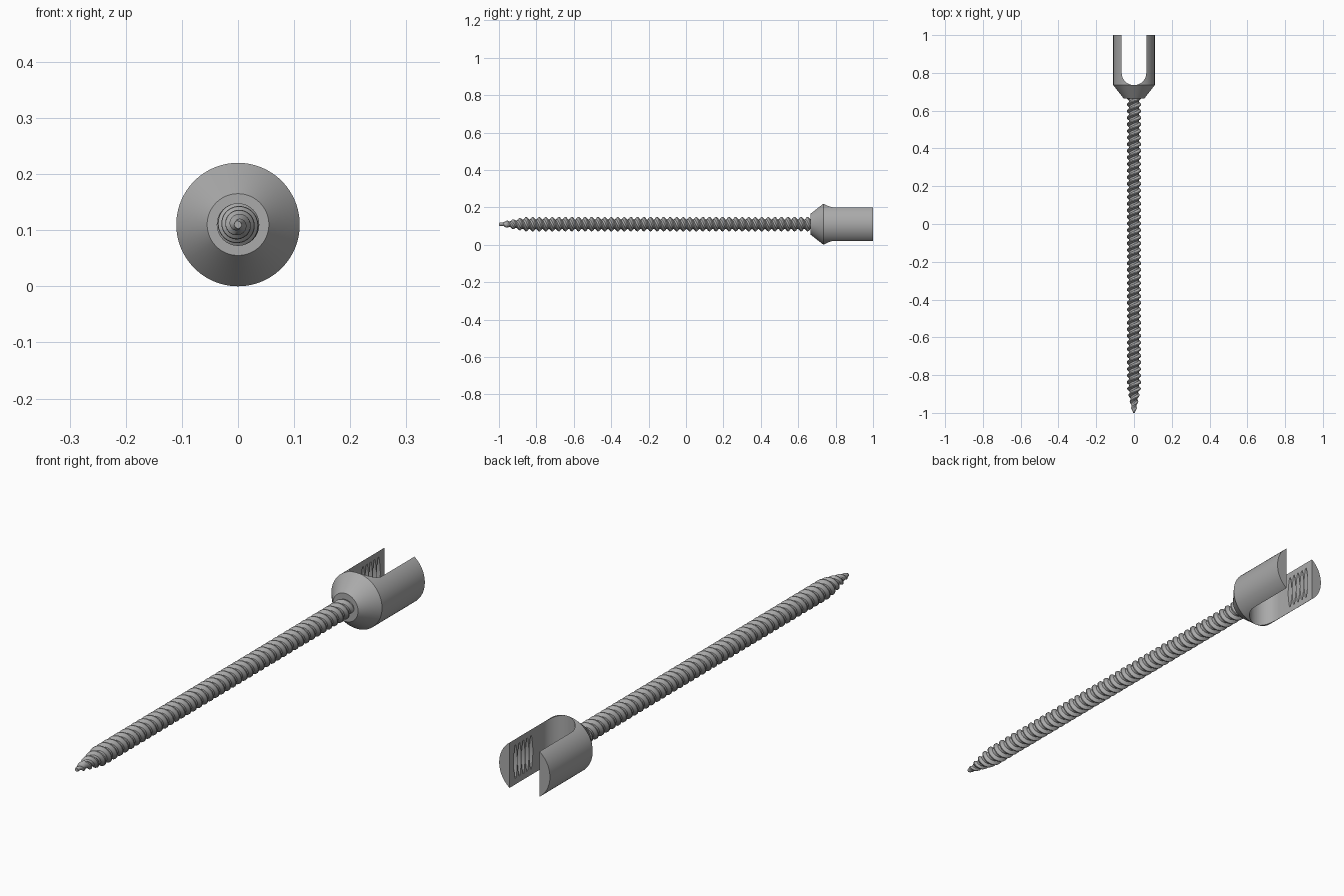
import bpy, bmesh, math

cube = bpy.data.objects.get("Cube")
if cube:
    bpy.data.objects.remove(cube, do_unlink=True)

AXIS_Z = 0.11          # height of the screw axis
SLOT = 0.065           # half width of the head slot

steel = bpy.data.materials.new("steel_grey")
steel.use_nodes = True
grey = (0.4, 0.4, 0.4, 1)
steel.diffuse_color = grey
steel.node_tree.nodes["Principled BSDF"].inputs["Base Color"].default_value = grey


def finish(name, bm):
    bmesh.ops.remove_doubles(bm, verts=bm.verts, dist=1e-5)
    bmesh.ops.recalc_face_normals(bm, faces=bm.faces)
    mesh = bpy.data.meshes.new(name)
    bm.to_mesh(mesh)
    bm.free()
    mesh.materials.append(steel)
    obj = bpy.data.objects.new(name, mesh)
    bpy.context.collection.objects.link(obj)
    return obj


def lathe(name, profile, sides=64):
    """Closed solid turned about the y axis from (y, radius) points."""
    bm = bmesh.new()
    rings = []
    for y, r in profile:
        angles = [2 * math.pi * i / sides for i in range(sides)]
        rings.append([bm.verts.new((r * math.cos(a), y, AXIS_Z + r * math.sin(a))) for a in angles])
    for a, b in zip(rings, rings[1:]):
        for i in range(sides):
            j = (i + 1) % sides
            bm.faces.new((a[i], a[j], b[j], b[i]))
    bm.faces.new(rings[0])
    bm.faces.new(rings[-1])
    return finish(name, bm)


def smooth(obj):
    bpy.ops.object.select_all(action='DESELECT')
    obj.select_set(True)
    bpy.context.view_layer.objects.active = obj
    bpy.ops.object.shade_smooth_by_angle(angle=math.radians(30))


def threaded_shaft(name, start, end, pitch, starts=2, sides=32):
    """Helical thread: a tooth profile swept round the axis, shrinking at the tip."""
    tooth = [(0, 0.026), (0.3, 0.026), (0.58, 0.038), (0.72, 0.038)]
    lead = pitch * starts
    turns = math.ceil((end - start) / pitch) + 2 * starts
    stations = [((t - starts) * pitch + f * pitch + start, r) for t in range(turns) for f, r in tooth]
    shift = len(tooth) * starts
    bm = bmesh.new()
    grid = []
    for i in range(sides):
        a = 2 * math.pi * i / sides
        column = []
        for s, r in stations:
            y = min(max(s + lead * i / sides, start), end)
            r *= min(1, 0.18 + 0.82 * ((y - start) / 0.14) ** 0.8)
            column.append(bm.verts.new((r * math.cos(a), y, AXIS_Z - r * math.sin(a))))
        grid.append(column)
    for i in range(sides):
        last = i == sides - 1
        here, there = grid[i], grid[(i + 1) % sides]
        for k in range(len(stations) - 1):
            m = k + shift if last else k
            if m + 1 < len(stations):
                bm.faces.new((here[k], there[m], there[m + 1], here[k + 1]))
    return finish(name, bm)


# Shaft with a tapered tip
shaft = threaded_shaft("threaded_shaft", -1.0, 0.69, 0.035)
smooth(shaft)
tip = lathe("tip_cap", [(-1.0, 0.006), (-0.97, 0.008)], 24)
smooth(tip)

# Head body with a conical underside
head = lathe("forked_head", [(0.665, 0.055), (0.735, 0.11), (1.0, 0.11)], 96)

# Round-bottomed slot cutter
bm = bmesh.new()
outline = [(SLOT, 1.1), (-SLOT, 1.1)]
for i in range(25):
    a = math.pi + math.pi * i / 24
    outline.append((SLOT * math.cos(a), 0.8 + SLOT * math.sin(a)))
base = bm.faces.new([bm.verts.new((x, y, -0.1)) for x, y in outline])
side = bmesh.ops.extrude_face_region(bm, geom=[base])
for v in side["geom"]:
    if isinstance(v, bmesh.types.BMVert):
        v.co.z = 0.32
slot_cutter = finish("slot_cutter", bm)

# Thread groove cutter for the inside of both arms
grooves = [(0.85, 0.06)]
for i in range(5):
    y = 0.855 + i * 0.024
    grooves += [(y, 0.062), (y + 0.009, 0.092), (y + 0.015, 0.092)]
grooves += [(0.975, 0.062), (0.98, 0.06)]
groove_cutter = lathe("groove_cutter", grooves)

for cutter in (slot_cutter, groove_cutter):
    cut = head.modifiers.new(cutter.name, 'BOOLEAN')
    cut.operation = 'DIFFERENCE'
    cut.solver = 'EXACT'
    cut.object = cutter
    bpy.context.view_layer.objects.active = head
    bpy.ops.object.modifier_apply(modifier=cut.name)
    bpy.data.objects.remove(cutter, do_unlink=True)
smooth(head)
